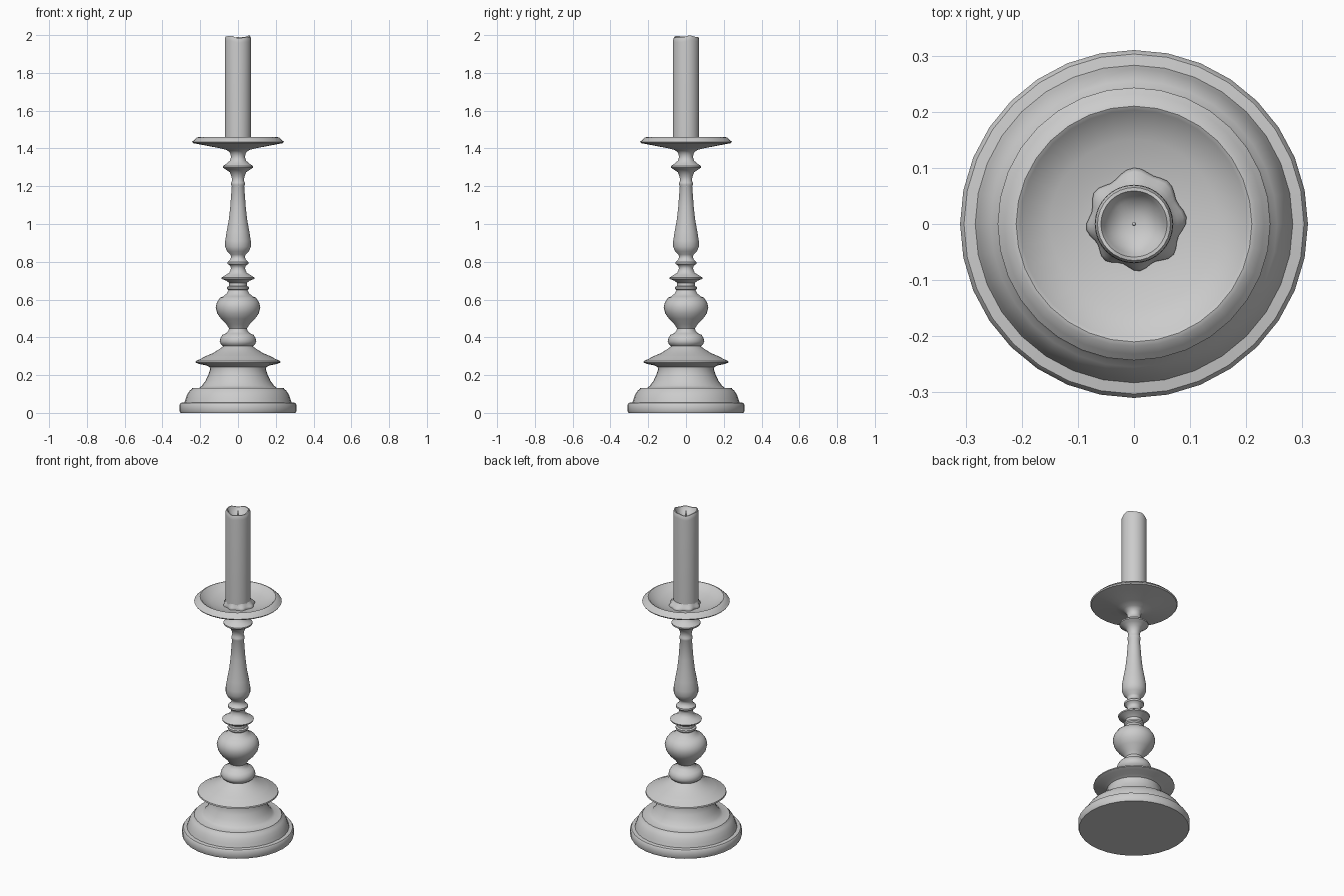
import bpy, bmesh, math

SEG = 32

def lathe(name, profile, shape=None, seg=SEG, angle=40):
    """Revolve (r, z) pairs about z; shape(i, r, z, a) may alter r and z."""
    bm = bmesh.new()
    rings = []
    for i, (r, z) in enumerate(profile):
        if r == 0:
            rings.append([bm.verts.new((0, 0, z))])
            continue
        ring = []
        for k in range(seg):
            a = 2 * math.pi * k / seg
            rr, zz = shape(i, r, z, a) if shape else (r, z)
            ring.append(bm.verts.new((rr * math.cos(a), rr * math.sin(a), zz)))
        rings.append(ring)
    for lo, hi in zip(rings, rings[1:]):
        for k in range(seg):
            n = (k + 1) % seg
            if len(lo) == 1:
                bm.faces.new((lo[0], hi[n], hi[k]))
            elif len(hi) == 1:
                bm.faces.new((lo[k], lo[n], hi[0]))
            else:
                bm.faces.new((lo[k], lo[n], hi[n], hi[k]))
    bmesh.ops.recalc_face_normals(bm, faces=bm.faces)
    me = bpy.data.meshes.new(name)
    bm.to_mesh(me)
    bm.free()
    ob = bpy.data.objects.new(name, me)
    bpy.context.collection.objects.link(ob)
    bpy.ops.object.select_all(action='DESELECT')
    ob.select_set(True)
    bpy.context.view_layer.objects.active = ob
    bpy.ops.object.shade_smooth_by_angle(angle=math.radians(angle))
    return ob

# Turned holder: base, stem and drip tray in one profile
base = [(0, 0), (.305, 0), (.31, .01), (.31, .043), (.303, .053), (.283, .056),
        (.277, .075), (.268, .1), (.255, .118), (.245, .127), (.243, .131), (.205, .133),
        (.19, .145), (.172, .17), (.158, .2), (.148, .23), (.15, .243), (.17, .252),
        (.205, .259), (.225, .267), (.223, .275), (.2, .285), (.175, .298),
        (.165, .303), (.13, .318), (.1, .337), (.078, .353)]
stem = [(.09, .363), (.097, .378), (.093, .395), (.083, .413), (.063, .421),
        (.05, .435), (.048, .448), (.062, .47), (.09, .498), (.11, .527), (.118, .56),
        (.112, .585), (.095, .61), (.078, .617), (.06, .632), (.05, .65),
        (.057, .657), (.057, .667), (.047, .672), (.047, .688), (.062, .7),
        (.086, .709), (.088, .716), (.066, .73), (.046, .742), (.037, .765),
        (.042, .78), (.055, .788), (.055, .799), (.042, .81), (.036, .825),
        (.04, .838), (.058, .855), (.068, .88), (.068, .91), (.06, .96), (.049, 1.02),
        (.041, 1.09), (.033, 1.2), (.036, 1.207), (.036, 1.22), (.031, 1.228),
        (.034, 1.25), (.044, 1.275), (.065, 1.289), (.08, 1.298), (.08, 1.306),
        (.06, 1.32), (.043, 1.335), (.037, 1.355), (.042, 1.378), (.06, 1.392)]
tray = [(.1, 1.402), (.2, 1.421), (.238, 1.428), (.243, 1.435), (.232, 1.445),
        (.218, 1.458), (.21, 1.46), (.203, 1.456), (.195, 1.446), (.15, 1.429),
        (.1, 1.415), (.06, 1.411), (0, 1.411)]
lathe("candle_holder", base + stem + tray)

# Candle with an uneven, melted rim
def melt(i, r, z, a):
    wave = .005 * math.sin(2 * a + .6) + .003 * math.sin(5 * a)
    return r, z + (wave - .005 if 2 <= i <= 6 else 0)

lathe("candle", [(0, 1.412), (.07, 1.412), (.07, 1.97), (.069, 1.985), (.065, 1.995),
                 (.059, 1.995), (.053, 1.985), (.042, 1.963), (.02, 1.952), (0, 1.95)], melt)

# Wick
lathe("wick", [(0, 1.945), (.004, 1.945), (.004, 1.985), (0, 1.99)], seg=8)

# Pool of wax drips around the candle foot
def drip(i, r, z, a):
    lobe = (.005 * math.sin(8 * a + .8) + .007 * math.cos(a - 1.0)
            + .009 * math.exp(-((a - 1.4) / .25) ** 2))
    w = (1, 1, .8, .4, 0)[i]
    return r + lobe * w, z

lathe("wax_pool", [(.083, 1.408), (.085, 1.418), (.081, 1.427), (.074, 1.436),
                   (.068, 1.45)], drip, seg=48, angle=60)
